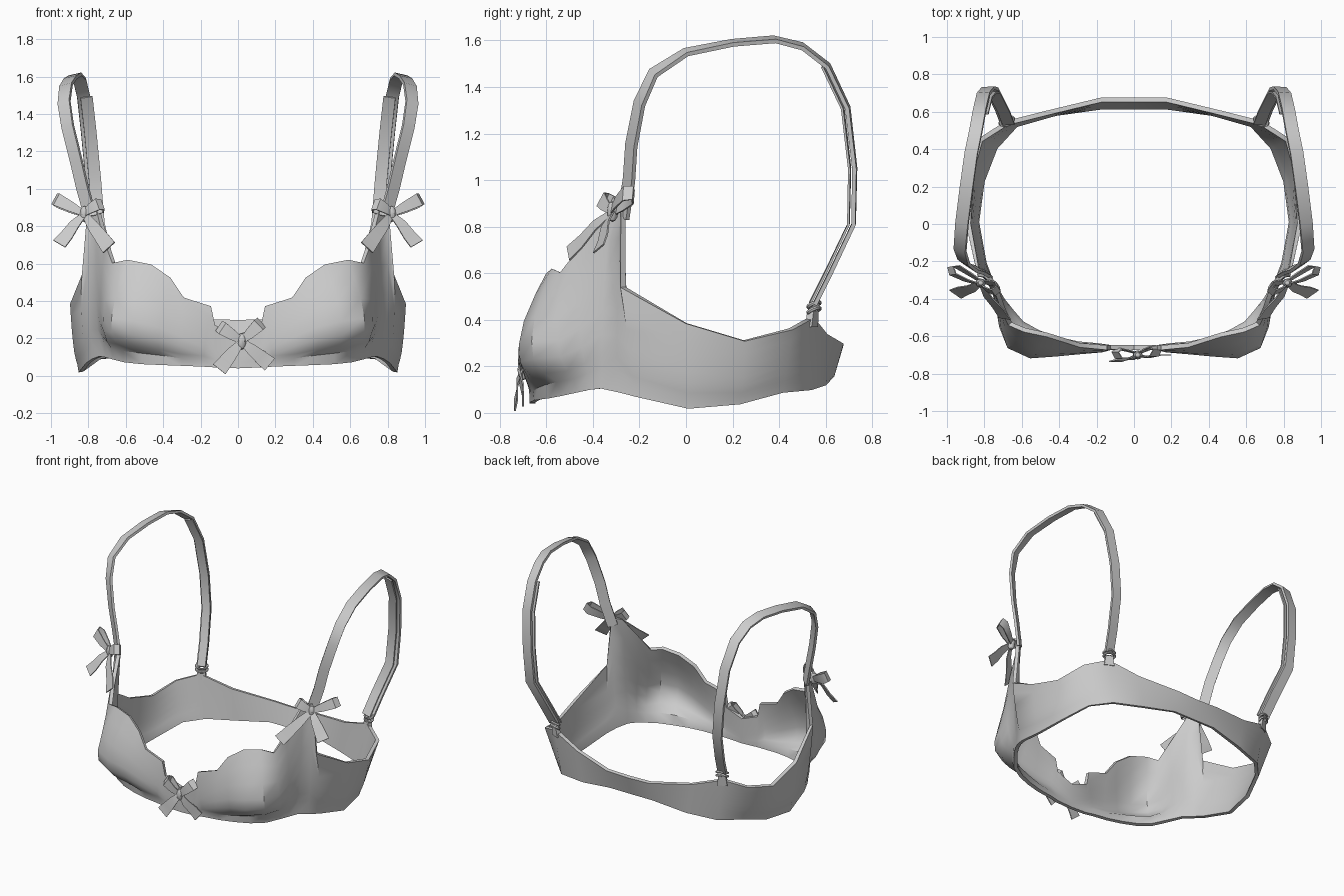
import bpy, bmesh
from mathutils import Vector as V

if "Cube" in bpy.data.objects:
    bpy.data.objects.remove(bpy.data.objects["Cube"])


def finish(name, verts, faces, thick, mirror=False):
    """Make a sheet mesh, optionally mirror it, thicken it and shade it."""
    me = bpy.data.meshes.new(name)
    me.from_pydata([tuple(v) for v in verts], [], faces)
    bm = bmesh.new()
    bm.from_mesh(me)
    bmesh.ops.recalc_face_normals(bm, faces=bm.faces)
    bm.to_mesh(me)
    bm.free()
    ob = bpy.data.objects.new(name, me)
    bpy.context.collection.objects.link(ob)
    if mirror:
        m = ob.modifiers.new("mirror", 'MIRROR')
        m.merge_threshold = 0.001
    if thick:
        s = ob.modifiers.new("thickness", 'SOLIDIFY')
        s.thickness = thick
        s.offset = 0
    bpy.ops.object.select_all(action='DESELECT')
    ob.select_set(True)
    bpy.context.view_layer.objects.active = ob
    bpy.ops.object.convert(target='MESH')
    bpy.ops.object.shade_smooth_by_angle(angle=0.7)
    return ob


def grid(rows, cols):
    return [(c * rows + r, (c + 1) * rows + r, (c + 1) * rows + r + 1, c * rows + r + 1)
            for c in range(cols - 1) for r in range(rows - 1)]


def ribbon(path, across, widths):
    """Flat strip along a path; across(point) gives the preferred width direction."""
    pts = [V(p) for p in path]
    out = []
    for i, p in enumerate(pts):
        t = (pts[min(i + 1, len(pts) - 1)] - pts[max(i - 1, 0)]).normalized()
        w = V(across(p))
        w = (w - t * w.dot(t)).normalized() * widths[i] / 2
        out += [p - w, p + w]
    return out, grid(2, len(pts))


# Cups and band: columns from front centre to back centre
# (bottom xyz, top xyz, outward bulge)
columns = [
    (0, -.66, .04, 0, -.66, .22, 0),
    (.12, -.66, .045, .125, -.66, .27, 0),
    (.19, -.65, .05, .145, -.66, .37, .02),
    (.30, -.64, .055, .29, -.645, .415, .045),
    (.41, -.615, .06, .36, -.62, .52, .085),
    (.51, -.58, .065, .46, -.585, .59, .14),
    (.60, -.53, .075, .58, -.56, .615, .135),
    (.66, -.46, .09, .66, -.53, .60, .075),
    (.70, -.41, .10, .70, -.45, .71, .035),
    (.73, -.36, .105, .745, -.32, .88, .015),
    (.77, -.29, .09, .795, -.27, .90, .01),
    (.80, -.21, .07, .83, -.27, .54, .01),
    (.84, .01, .02, .885, 0, .385, .01),
    (.81, .23, .04, .875, .25, .31, .01),
    (.74, .41, .09, .82, .45, .36, 0),
    (.63, .53, .10, .68, .54, .41, 0),
    (.42, .59, .12, .46, .595, .34, 0),
    (.17, .625, .16, .17, .665, .30, 0),
    (0, .625, .16, 0, .665, .295, 0),
]
rise = [(0, 0), (.12, .12), (.19, .6), (.3, .97), (.43, 1), (.62, .82), (.82, .45), (1, .06)]
verts = []
for c in columns:
    low, top = V(c[:3]), V(c[3:6])
    out = V((c[0] * .6, c[1], 0)).normalized()
    for t, f in rise:
        verts.append(low.lerp(top, t) + out * c[6] * f)
finish("cups_and_band", verts, grid(len(rise), len(columns)), .025, True)

# Shoulder straps
strap = [(.785, -.27, .84), (.83, -.245, 1.0), (.865, -.235, 1.15), (.91, -.2, 1.33),
         (.93, -.14, 1.46), (.92, 0, 1.55), (.895, .2, 1.59), (.87, .38, 1.605),
         (.845, .5, 1.575), (.825, .61, 1.49), (.805, .695, 1.31), (.78, .725, 1.05),
         (.76, .72, .81), (.71, .62, .6), (.685, .555, .47)]


def strap_across(p):
    return (.9, max(-.05, .35 - p.y), -.2)


v, f = ribbon(strap, strap_across, [.07] * len(strap))
finish("shoulder_straps", v, f, .018, True)

# Doubled-back inner layer at the rear of each strap
inner = [(x - .015, y - .022, z) for x, y, z in strap[9:]]
v, f = ribbon(inner, strap_across, [.065] * len(inner))
finish("strap_inner_layer", v, f, .01, True)

# Small loop that holds each ring to the band
v, f = ribbon([(.675, .54, .37), (.678, .545, .44)], lambda p: (.9, -.4, 0), [.07, .05])
finish("ring_tabs", v, f, .03, True)

# Metal rings joining straps and band
for side in (1, -1):
    for z in (.44, .465):
        bpy.ops.mesh.primitive_torus_add(
            location=(side * .68, .55, z), rotation=(.5, 0, -side * .4),
            major_radius=.038, minor_radius=.009, major_segments=14, minor_segments=6)
        ring = bpy.context.object
        ring.name = "strap_ring"
        ring.scale.y = .7
        bpy.ops.object.shade_smooth_by_angle()


def bow(name, knot, loops, tails, normal, mirror):
    """Ribbon bow: two loops, two tails and a knot."""
    k, n = V(knot), V(normal).normalized()
    verts, faces = [], []

    def add(path, widths):
        d = (path[len(path) // 2] - k).normalized()
        v, f = ribbon(path, lambda p: n.cross(d), widths)
        faces.extend(tuple(i + len(verts) for i in q) for q in f)
        verts.extend(v)

    for e in loops:
        e = V(e)
        add([k + n * .008, k.lerp(e, .4) + n * .025, k.lerp(e, .85) + n * .03, e,
             k.lerp(e, .85) - n * .02, k.lerp(e, .4) - n * .015, k - n * .008],
            [.03, .055, .07, .065, .07, .055, .03])
    for e in tails:
        e = V(e)
        add([k, k.lerp(e, .35) + n * .012, k.lerp(e, .7), e], [.03, .06, .075, .085])
    finish(name, verts, faces, .007, mirror)

    for s in ((1, -1) if mirror else (1,)):
        bpy.ops.mesh.primitive_uv_sphere_add(
            segments=10, ring_count=6, radius=1, location=(s * k.x, k.y, k.z))
        b = bpy.context.object
        b.name = name + "_knot"
        b.scale = (.026, .024, .045)
        bpy.ops.object.shade_smooth_by_angle()


# Bows on the straps and at the centre front
bow("strap_bows", (.82, -.315, .865), [(.98, -.23, .945), (.725, -.345, .915)],
    [(.955, -.375, .705), (.69, -.505, .685)], (.42, -.85, .3), True)
bow("centre_bow", (.02, -.70, .185), [(-.10, -.685, .265), (.125, -.67, .285)],
    [(-.10, -.735, .035), (.17, -.70, .06)], (0, -1, 0), False)
